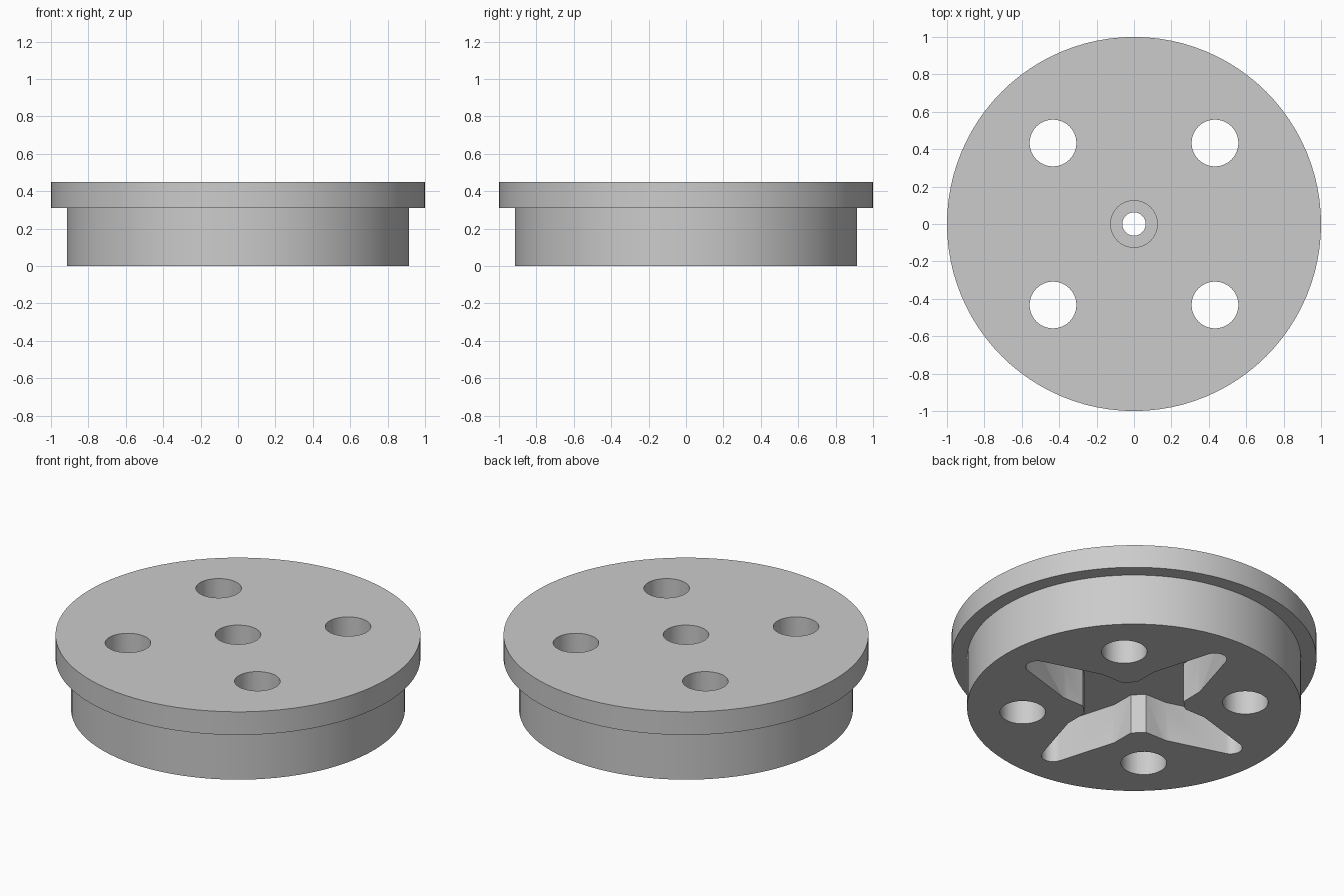
import bpy, bmesh, math

cube = bpy.data.objects.get("Cube")
if cube:
    bpy.data.objects.remove(cube, do_unlink=True)

SEGMENTS = 96
HEIGHT, FLANGE_Z = 0.45, 0.31
BODY_R, FLANGE_R = 0.915, 1.0
BOLT_R, BOLT_OFFSET = 0.125, 0.433
POCKET_TOP, BORE_FLOOR = 0.24, 0.30

grey = bpy.data.materials.new("plain grey")
grey.use_nodes = True
grey.diffuse_color = (0.6, 0.6, 0.6, 1)
grey.node_tree.nodes["Principled BSDF"].inputs["Base Color"].default_value = (0.6, 0.6, 0.6, 1)


def make_object(name, bm):
    bmesh.ops.recalc_face_normals(bm, faces=bm.faces)
    mesh = bpy.data.meshes.new(name)
    bm.to_mesh(mesh)
    bm.free()
    mesh.materials.append(grey)
    obj = bpy.data.objects.new(name, mesh)
    bpy.context.collection.objects.link(obj)
    return obj


def circle(radius, count, cx=0, cy=0):
    return [(cx + radius * math.cos(math.tau * i / count),
             cy + radius * math.sin(math.tau * i / count)) for i in range(count)]


def prism(name, outline, z0, z1):
    """Extrude a flat outline between two heights."""
    bm = bmesh.new()
    base = bm.faces.new([bm.verts.new((x, y, z0)) for x, y in outline])
    top = bmesh.ops.extrude_face_region(bm, geom=[base])["geom"]
    verts = [v for v in top if isinstance(v, bmesh.types.BMVert)]
    bmesh.ops.translate(bm, verts=verts, vec=(0, 0, z1 - z0))
    return make_object(name, bm)


def lathe(name, profile):
    """Spin a radius/height profile around z."""
    bm = bmesh.new()
    verts = [bm.verts.new((r, 0, z)) for r, z in profile]
    edges = [bm.edges.new(pair) for pair in zip(verts, verts[1:])]
    bmesh.ops.spin(bm, geom=verts + edges, axis=(0, 0, 1), cent=(0, 0, 0),
                   angle=math.tau, steps=SEGMENTS)
    bmesh.ops.remove_doubles(bm, verts=bm.verts, dist=1e-4)
    return make_object(name, bm)


def cross_outline():
    """Four tapered arms with rounded tips around a chamfered hub."""
    tip_r, tip_x = 0.065, 0.69
    arm = [(0.225, -0.166), (0.365, -0.165)]
    for i in range(13):
        a = math.radians(-74 + 148 * i / 12)
        arm.append((tip_x + tip_r * math.cos(a), tip_r * math.sin(a)))
    arm += [(0.365, 0.165), (0.225, 0.166)]
    points = []
    for c, s in ((1, 0), (0, 1), (-1, 0), (0, -1)):
        points += [(x * c - y * s, x * s + y * c) for x, y in arm]
    return points


# Stepped round body with the wider flange on top
disc = lathe("flanged_disc", [(0, 0), (BODY_R, 0), (BODY_R, FLANGE_Z),
                              (FLANGE_R, FLANGE_Z), (FLANGE_R, HEIGHT), (0, HEIGHT)])

# Cutters: underside pocket, centre bore with its recess, four bolt holes
cutters = [
    prism("cross_pocket", cross_outline(), -0.1, POCKET_TOP),
    prism("centre_bore", circle(BOLT_R / 2, 32), 0.1, 0.6),
    prism("centre_recess", circle(BOLT_R, 48), BORE_FLOOR, 0.6),
]
for sx in (-1, 1):
    for sy in (-1, 1):
        cutters.append(prism("bolt_hole", circle(BOLT_R, 48, sx * BOLT_OFFSET, sy * BOLT_OFFSET),
                             -0.1, 0.6))

bpy.ops.object.select_all(action='DESELECT')
disc.select_set(True)
bpy.context.view_layer.objects.active = disc
for cutter in cutters:
    cutter.hide_render = True
    mod = disc.modifiers.new("cut", 'BOOLEAN')
    mod.operation = 'DIFFERENCE'
    mod.solver = 'EXACT'
    mod.object = cutter
    bpy.ops.object.modifier_apply(modifier=mod.name)
    bpy.data.objects.remove(cutter, do_unlink=True)

# Smooth walls, crisp rims
bpy.ops.object.shade_smooth_by_angle(angle=math.radians(20))
